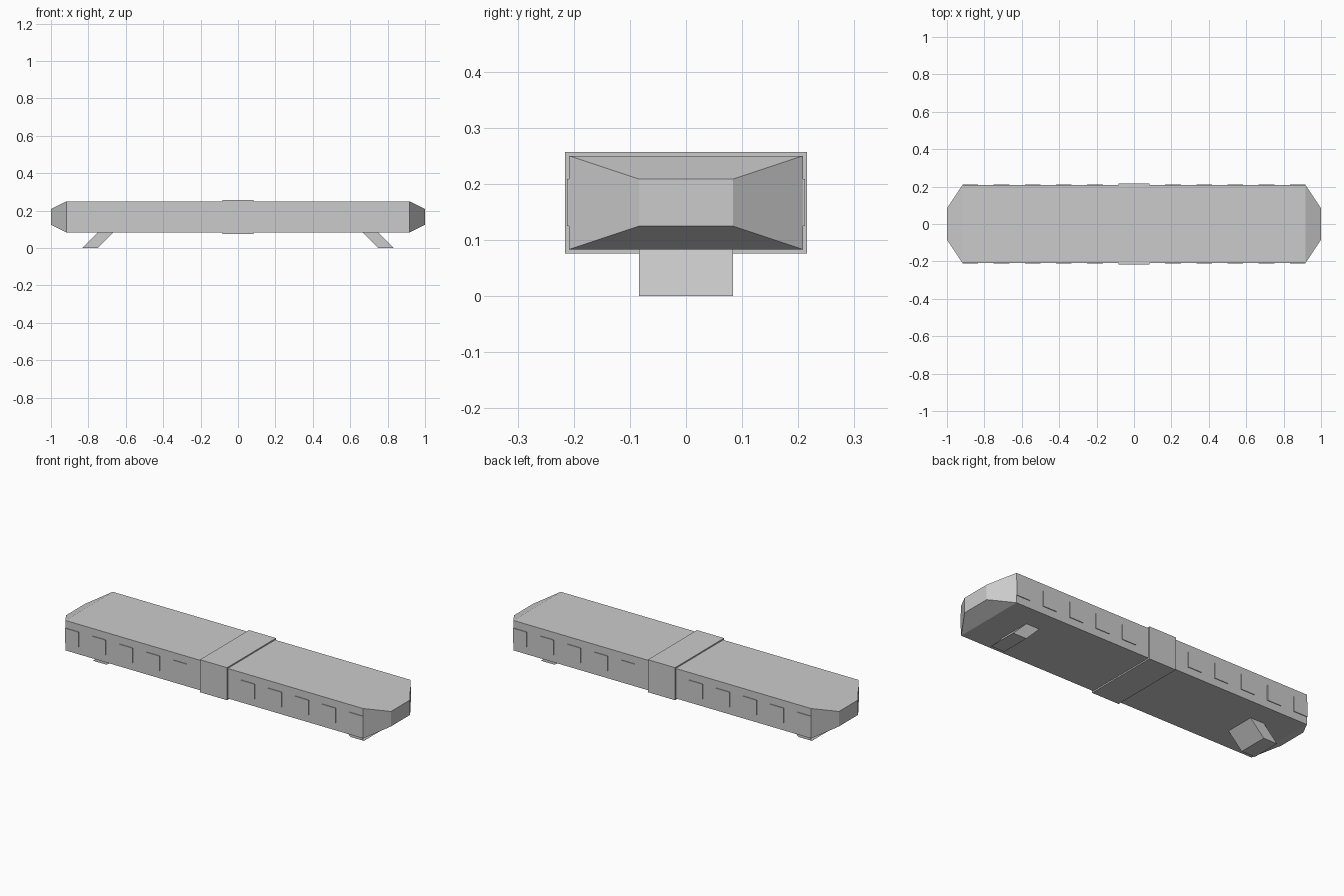
import bpy

if "Cube" in bpy.data.objects:
    bpy.data.objects.remove(bpy.data.objects["Cube"])

U = 1 / 12            # modelling unit
MID = 2 * U           # height of the bar's centre line


def add_mesh(name, verts, faces):
    mesh = bpy.data.meshes.new(name)
    mesh.from_pydata(verts, [], faces)
    mesh.update()
    obj = bpy.data.objects.new(name, mesh)
    bpy.context.collection.objects.link(obj)
    return obj


def loft(name, rings):
    """Closed solid through a series of four-sided rings, with capped ends."""
    verts = [v for ring in rings for v in ring]
    last = 4 * (len(rings) - 1)
    faces = [(3, 2, 1, 0), tuple(range(last, last + 4))]
    for r in range(0, last, 4):
        for i in range(4):
            j = (i + 1) % 4
            faces.append((r + i, r + j, r + 4 + j, r + 4 + i))
    return add_mesh(name, verts, faces)


def section(x, hy, hz):
    """Rectangle across the bar at x."""
    return [(x, -hy, MID - hz), (x, hy, MID - hz),
            (x, hy, MID + hz), (x, -hy, MID + hz)]


def box(name, x0, x1, hy, hz):
    return loft(name, [section(x0, hy, hz), section(x1, hy, hz)])


# Long housing with tapered ends
loft("housing", [section(-12 * U, U, U / 2),
                 section(-11 * U, 2.5 * U, U),
                 section(11 * U, 2.5 * U, U),
                 section(12 * U, U, U / 2)])

# Central band, slightly proud of the housing
box("centre_band", -U, U, 0.2155, 0.0905)

# Raised side panels, showing on the front and back faces
for side, sign in (("left", -1), ("right", 1)):
    for i in range(5):
        a, b = sorted((sign * (2 + 2 * i) * U, sign * (3 + 2 * i) * U))
        box(f"{side}_side_panel_{i + 1}", a, b, 0.2122, U / 2)

# Splayed mounting feet
for side, s in (("left", -1), ("right", 1)):
    profile = [(9, 0), (10, 0), (9, 1), (8, 1)]
    if s < 0:
        profile.reverse()
    rings = [[(s * x * U, y, z * U) for x, z in profile] for y in (U, -U)]
    loft(f"{side}_foot", rings)
